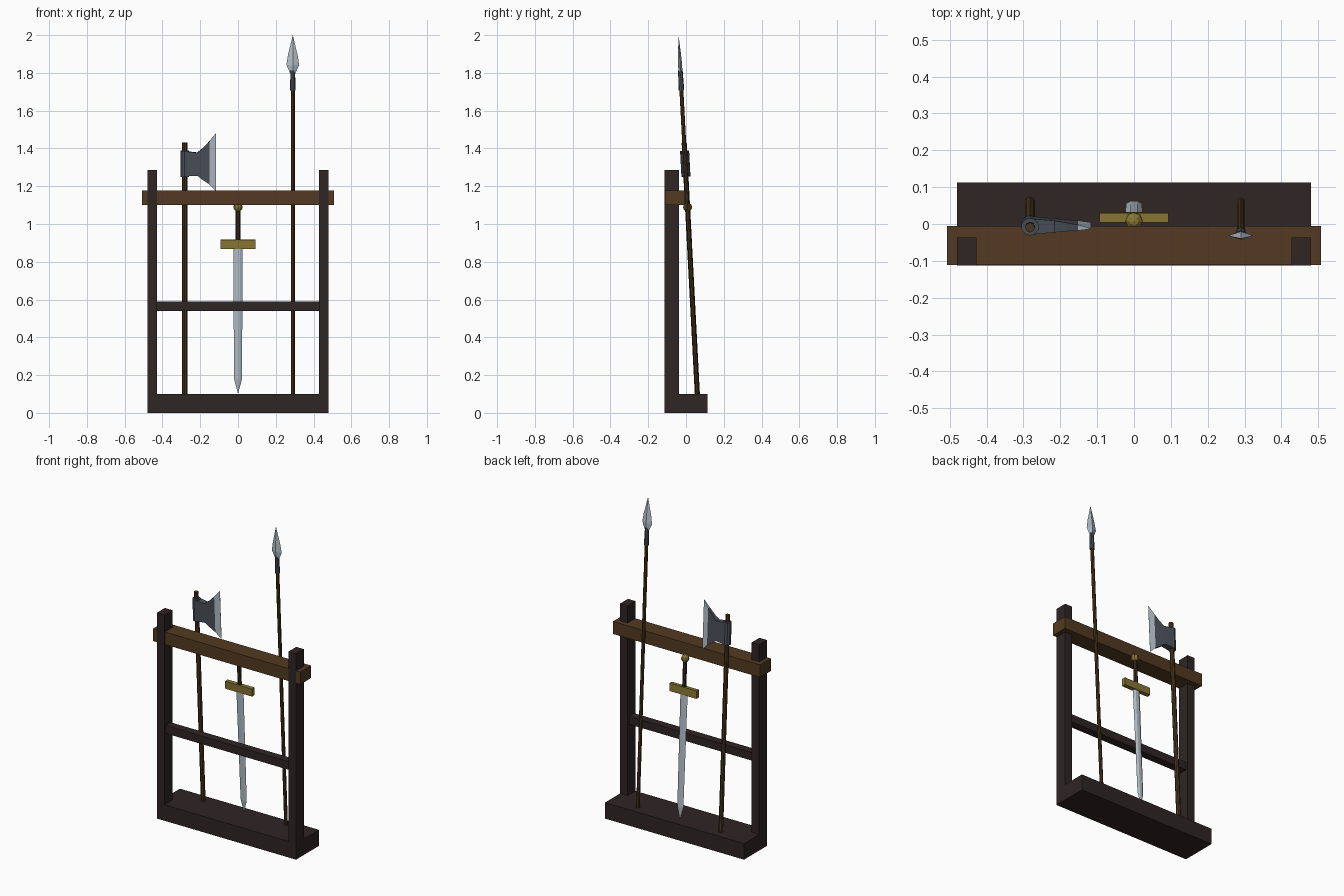
import bpy, bmesh, math
from mathutils import Matrix

if "Cube" in bpy.data.objects:
    bpy.data.objects.remove(bpy.data.objects["Cube"])


def material(name, rgb):
    m = bpy.data.materials.new(name)
    m.diffuse_color = (*rgb, 1)
    m.use_nodes = True
    m.node_tree.nodes["Principled BSDF"].inputs["Base Color"].default_value = m.diffuse_color
    return m


DARK_WOOD = material("dark wood", (0.029, 0.018, 0.018))
BROWN_WOOD = material("brown wood", (0.085, 0.042, 0.015))
SHAFT_WOOD = material("shaft wood", (0.07, 0.038, 0.013))
GRIP = material("grip leather", (0.05, 0.025, 0.012))
BRASS = material("brass", (0.25, 0.18, 0.035))
STEEL = material("bright steel", (0.46, 0.53, 0.59))
IRON = material("dark iron", (0.07, 0.08, 0.1))


def finish(name, bm, mat, matrix=Matrix()):
    bmesh.ops.recalc_face_normals(bm, faces=bm.faces)
    me = bpy.data.meshes.new(name)
    bm.to_mesh(me)
    bm.free()
    me.materials.append(mat)
    ob = bpy.data.objects.new(name, me)
    ob.matrix_world = matrix
    bpy.context.collection.objects.link(ob)
    return ob


def box(name, x, y, z, mat, matrix=Matrix()):
    bm = bmesh.new()
    bmesh.ops.create_cube(bm, size=1)
    for v in bm.verts:
        for i, (lo, hi) in enumerate((x, y, z)):
            v.co[i] = (lo + hi) / 2 + v.co[i] * (hi - lo)
    return finish(name, bm, mat, matrix)


def rod(name, r1, r2, z0, z1, mat, matrix, sides=8):
    bm = bmesh.new()
    bmesh.ops.create_cone(bm, cap_ends=True, segments=sides, radius1=r1, radius2=r2,
                          depth=z1 - z0, matrix=Matrix.Translation((0, 0, (z0 + z1) / 2)))
    return finish(name, bm, mat, matrix)


def loft(name, rings, mat, matrix):
    """Skin a stack of equal-length rings and cap both ends."""
    bm = bmesh.new()
    vs = [[bm.verts.new(p) for p in ring] for ring in rings]
    n = len(vs[0])
    for a, b in zip(vs, vs[1:]):
        for i in range(n):
            j = (i + 1) % n
            bm.faces.new((a[i], a[j], b[j], b[i]))
    bm.faces.new(vs[0])
    bm.faces.new(vs[-1])
    bmesh.ops.remove_doubles(bm, verts=bm.verts, dist=0.0002)
    return finish(name, bm, mat, matrix)


def leaning(x):
    """Frame for a weapon standing on the base and leaning on the rail."""
    return Matrix.Translation((x, 0.06, 0.1)) @ Matrix.Rotation(math.radians(3), 4, 'X')


# Rack
box("base", (-0.48, 0.48), (-0.113, 0.113), (0, 0.1), DARK_WOOD)
for side, s in (("left", -1), ("right", 1)):
    box(side + "_post", sorted((s * 0.428, s * 0.48)), (-0.113, -0.036), (0.1, 1.285), DARK_WOOD)
box("middle_rail", (-0.43, 0.43), (-0.1, -0.05), (0.54, 0.59), DARK_WOOD)
box("top_rail", (-0.508, 0.508), (-0.111, -0.005), (1.1, 1.178), BROWN_WOOD)

# Spear
spear = leaning(0.29)
rod("spear_shaft", 0.0105, 0.0105, 0, 1.7, SHAFT_WOOD, spear)
rod("spear_socket", 0.015, 0.012, 1.61, 1.715, IRON, spear)
loft("spear_head",
     [[(w, 0, z), (0, t, z), (-w, 0, z), (0, -t, z)]
      for z, w, t in ((1.70, 0.014, 0.01), (1.745, 0.034, 0.011),
                      (1.80, 0.025, 0.008), (1.903, 0.0, 0.0))], STEEL, spear)

# Axe
axe = leaning(-0.282)
rod("axe_handle", 0.0135, 0.0135, 0, 1.332, SHAFT_WOOD, axe)
rod("axe_socket", 0.024, 0.024, 1.152, 1.29, IRON, axe, 10)


def axe_ring(x, lo, hi, t):
    return [(x, -t, lo), (x, t, lo), (x, t, hi), (x, -t, hi)]


loft("axe_cheek", [axe_ring(0.0, 1.154, 1.287, 0.022), axe_ring(0.066, 1.158, 1.28, 0.016),
                   axe_ring(0.095, 1.135, 1.303, 0.012), axe_ring(0.13, 1.112, 1.34, 0.008)],
     IRON, axe)
loft("axe_edge", [axe_ring(0.13, 1.112, 1.34, 0.008), axe_ring(0.166, 1.075, 1.383, 0.0005)],
     STEEL, axe)

# Sword, point down
sword = leaning(0)


def blade_ring(z, w, t):
    c = w * 0.4
    return [(w, 0, z), (c, t, z), (-c, t, z), (-w, 0, z), (-c, -t, z), (c, -t, z)]


loft("sword_blade", [blade_ring(0, 0, 0), blade_ring(0.08, 0.021, 0.007),
                     blade_ring(0.78, 0.025, 0.008)], STEEL, sword)
box("sword_guard", (-0.093, 0.093), (-0.0125, 0.0125), (0.77, 0.818), BRASS, sword)
rod("sword_grip", 0.012, 0.012, 0.815, 0.98, GRIP, sword)
bm = bmesh.new()
bmesh.ops.create_uvsphere(bm, u_segments=8, v_segments=6, radius=0.024,
                          matrix=Matrix.Translation((0, 0, 0.99)))
finish("sword_pommel", bm, BRASS, sword)
